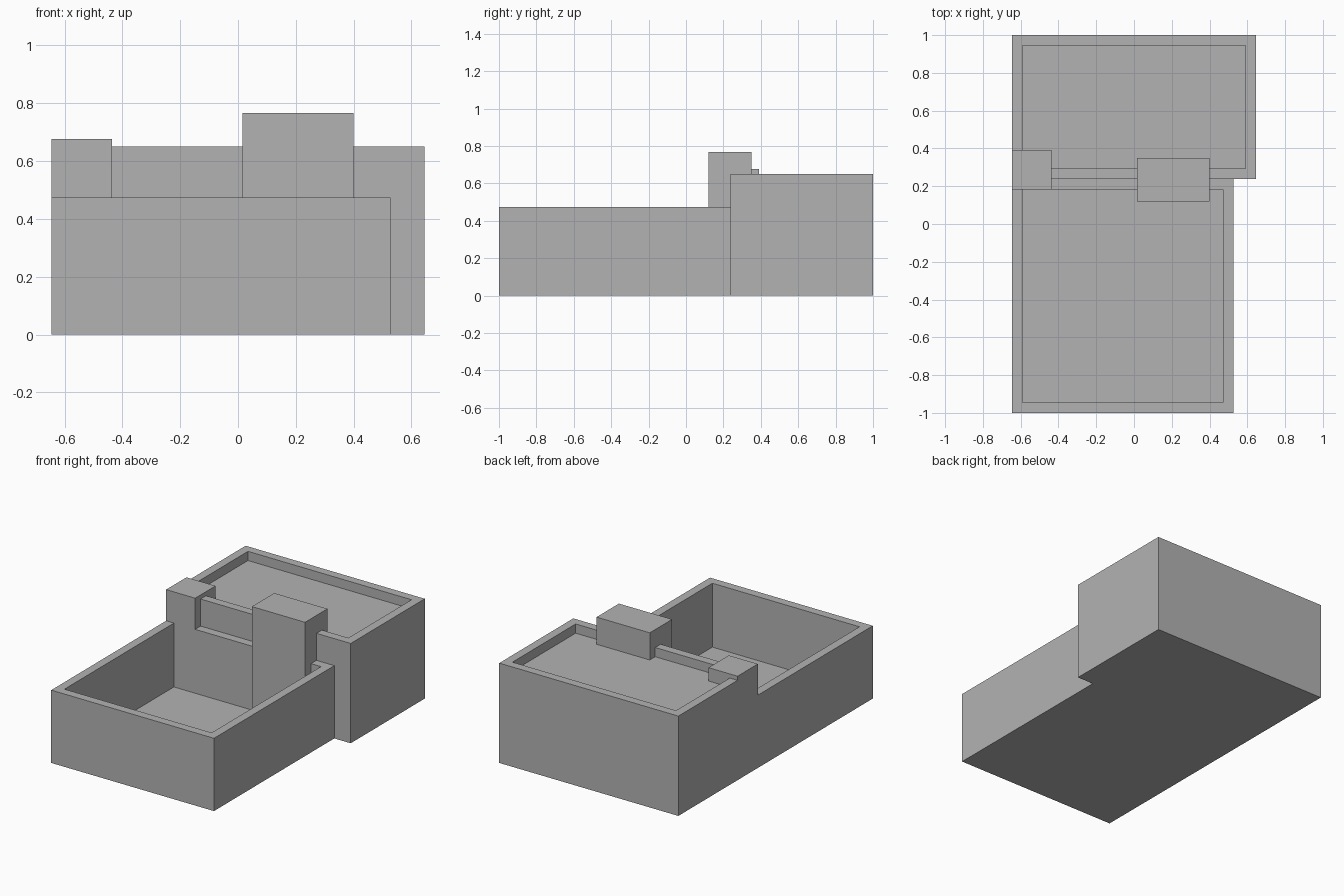
import bpy
import bmesh
from mathutils import Vector

cube = bpy.data.objects.get("Cube")
if cube:
    bpy.data.objects.remove(cube, do_unlink=True)

# Single flat colour
grey = bpy.data.materials.new("plain_grey")
grey.use_nodes = True
COLOUR = (0.45, 0.45, 0.45, 1)
grey.diffuse_color = COLOUR
grey.node_tree.nodes["Principled BSDF"].inputs["Base Color"].default_value = COLOUR

# Shared dimensions
WALL = 0.056
LEFT, RIGHT = -0.645, 0.645
STEP = 0.238                    # line where the low and tall blocks meet
LOW_TOP, HIGH_TOP = 0.474, 0.65
FLOOR = 0.058                   # courtyard floor
ROOF = HIGH_TOP - 0.06          # sunken roof behind the parapet


def block(name, low, high, recess_to=None):
    """Box between two corners; recess_to hollows the top down to that height."""
    low, high = Vector(low), Vector(high)
    bm = bmesh.new()
    bmesh.ops.create_cube(bm, size=1)
    for v in bm.verts:
        v.co = (low + high) / 2 + v.co * (high - low)
    if recess_to is not None:
        top = max(bm.faces, key=lambda f: f.calc_center_median().z)
        bmesh.ops.inset_region(bm, faces=[top], thickness=WALL, use_even_offset=True)
        new = bmesh.ops.extrude_face_region(bm, geom=[top])["geom"]
        if top.is_valid:
            bm.faces.remove(top)
        verts = [g for g in new if isinstance(g, bmesh.types.BMVert)]
        bmesh.ops.translate(bm, verts=verts, vec=(0, 0, recess_to - high.z))
    bmesh.ops.recalc_face_normals(bm, faces=bm.faces)
    mesh = bpy.data.meshes.new(name)
    bm.to_mesh(mesh)
    bm.free()
    mesh.materials.append(grey)
    obj = bpy.data.objects.new(name, mesh)
    bpy.context.collection.objects.link(obj)
    return obj


# Open walled courtyard at the front, taller flat-roofed block behind
block("courtyard", (LEFT, -1, 0), (0.527, STEP, LOW_TOP), FLOOR)
block("rear_building", (LEFT, STEP, 0), (RIGHT, 1, HIGH_TOP), ROOF)

# Corner pier on the dividing wall, and the tall shaft rising from the courtyard
block("corner_pier", (LEFT, 0.182, LOW_TOP), (-0.436, 0.391, 0.677))
block("tall_shaft", (0.016, 0.12, FLOOR), (0.399, 0.35, 0.767))
